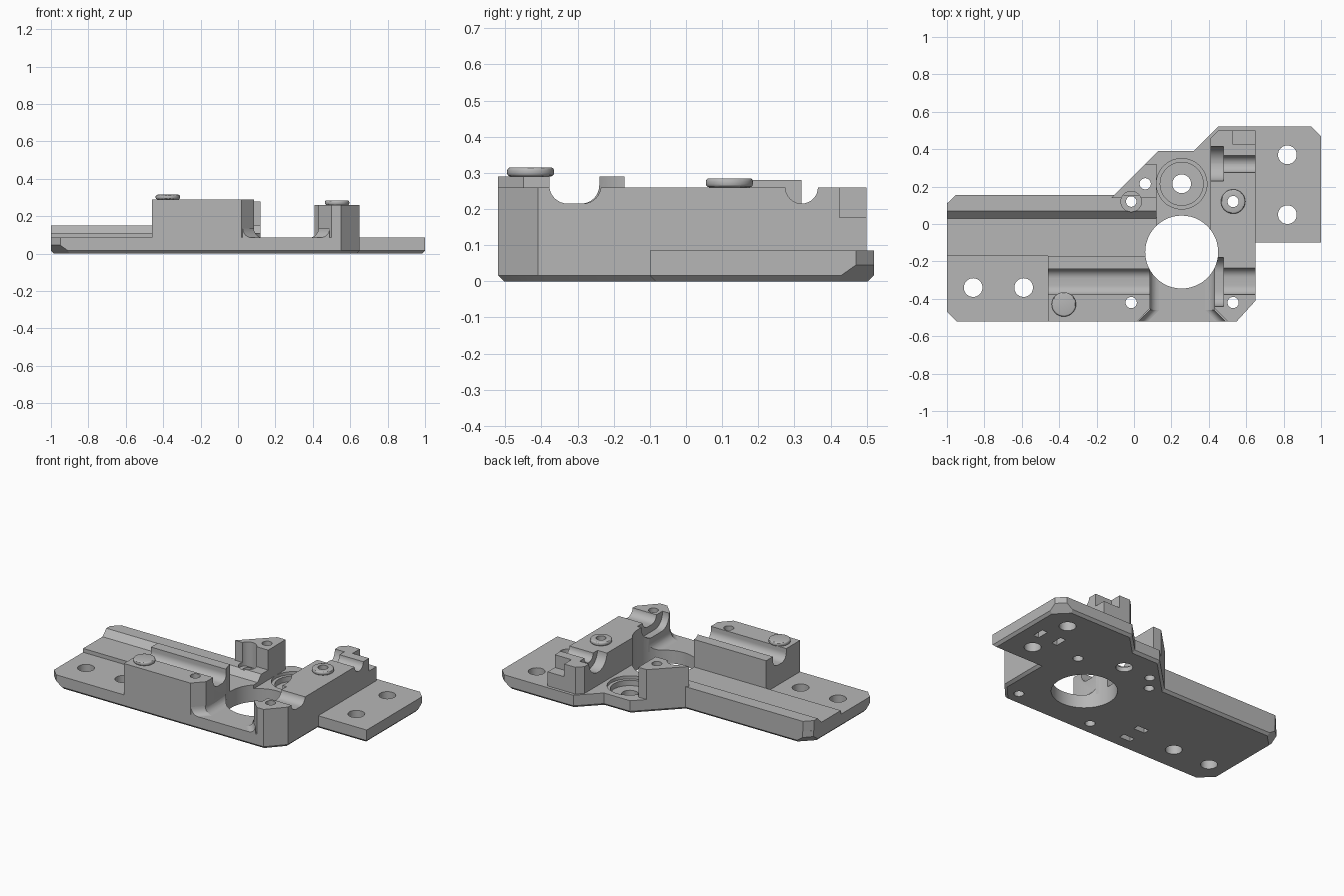
import bpy, bmesh, math
from mathutils import Vector

if "Cube" in bpy.data.objects:
    bpy.data.objects.remove(bpy.data.objects["Cube"])

grey = bpy.data.materials.new("machined grey")
grey.use_nodes = True
COLOUR = (0.47, 0.47, 0.47, 1)
grey.diffuse_color = COLOUR
grey.node_tree.nodes["Principled BSDF"].inputs["Base Color"].default_value = COLOUR


def prism(name, outline, low, high, axis="z", bottom_bevel=0):
    """Extrude an outline along z (x,y points), x (y,z points) or y (x,z points)."""
    place = {"z": lambda a, b, t: (a, b, t),
             "x": lambda a, b, t: (t, a, b),
             "y": lambda a, b, t: (a, t, b)}[axis]
    bm = bmesh.new()
    first = bm.faces.new([bm.verts.new(place(a, b, low)) for a, b in outline])
    step = Vector(place(0, 0, high)) - Vector(place(0, 0, low))
    moved = bmesh.ops.extrude_face_region(bm, geom=[first], use_keep_orig=True)["geom"]
    bmesh.ops.translate(bm, vec=step, verts=[v for v in moved if isinstance(v, bmesh.types.BMVert)])
    bmesh.ops.recalc_face_normals(bm, faces=bm.faces)
    if bottom_bevel:
        edges = [e for e in bm.edges if all(abs(v.co.z - low) < 1e-5 for v in e.verts)]
        bmesh.ops.bevel(bm, geom=edges, offset=bottom_bevel, segments=1, affect="EDGES")
    mesh = bpy.data.meshes.new(name)
    bm.to_mesh(mesh)
    bm.free()
    mesh.materials.append(grey)
    ob = bpy.data.objects.new(name, mesh)
    bpy.context.collection.objects.link(ob)
    return ob


def box(name, x, y, z):
    return prism(name, [(x[0], y[0]), (x[1], y[0]), (x[1], y[1]), (x[0], y[1])], *z)


def circle(cx, cy, r, n=48):
    return [(cx + r * math.cos(i * math.tau / n), cy + r * math.sin(i * math.tau / n)) for i in range(n)]


def bore(x, y, r, low=-0.1, high=0.5):
    return prism("bore_cutter", circle(x, y, r), low, high)


def groove(y0, y1, floor, r, x0, x1):
    """Open-topped channel along x with rounded floor corners."""
    pts = [(y1, 0.5), (y0, 0.5)]
    for cy, start in ((y0 + r, math.pi), (y1 - r, 1.5 * math.pi)):
        for i in range(9):
            a = start + i * math.pi / 16
            pts.append((cy + r * math.cos(a), floor + r + r * math.sin(a)))
    return prism("groove_cutter", pts, x0, x1, "x")


def slice_off(ob, point, normal):
    """Trim away everything on the normal side of a plane."""
    bm = bmesh.new()
    bm.from_mesh(ob.data)
    bmesh.ops.bisect_plane(bm, geom=bm.verts[:] + bm.edges[:] + bm.faces[:], dist=1e-6,
                           plane_co=point, plane_no=normal, clear_outer=True)
    bmesh.ops.holes_fill(bm, edges=[e for e in bm.edges if e.is_boundary], sides=0)
    bmesh.ops.recalc_face_normals(bm, faces=bm.faces)
    bm.to_mesh(ob.data)
    bm.free()


def cut(ob, *cutters):
    bpy.context.view_layer.objects.active = ob
    for c in cutters:
        c.hide_render = True
        mod = ob.modifiers.new("cut", "BOOLEAN")
        mod.operation, mod.solver, mod.object = "DIFFERENCE", "EXACT", c
        bpy.ops.object.modifier_apply(modifier=mod.name)
        bpy.data.objects.remove(c)


FLOOR = 0.085
MOTOR = (0.255, -0.15, 0.195)
BEARING = (0.255, 0.215)
SCREWS = [(-0.015, -0.42), (0.53, -0.42), (0.53, 0.12), (0.06, 0.215), (-0.015, 0.12)]
MOUNTS = [(0.82, 0.37), (0.82, 0.05), (-0.86, -0.34), (-0.59, -0.34)]

# Base plate with chamfered underside and clipped corners
base = prism("base_plate", [
    (-1, -0.47), (-0.95, -0.52), (0.55, -0.52), (0.65, -0.41), (0.65, -0.1), (1, -0.1),
    (1, 0.47), (0.95, 0.52), (0.45, 0.52), (0.32, 0.39), (0.13, 0.39), (-0.105, 0.155),
    (-0.95, 0.155), (-1, 0.11)], 0, FLOOR, bottom_bevel=0.016)
for x, y in ((-0.975, -0.495), (-0.975, 0.1325), (0.975, 0.495)):
    slice_off(base, (x, y, 0.045), (math.copysign(0.707, x), math.copysign(0.707, y), -1))
cut(base, bore(*MOTOR), bore(*BEARING, 0.05),
    bore(*BEARING, 0.135, 0.065), bore(*BEARING, 0.115, 0.03))
for x, y in MOUNTS:
    cut(base, bore(x, y, 0.05))
for x, y in SCREWS:
    cut(base, bore(x, y, 0.03))
# Blind tie slots in the underside
for s in (-1, 1):
    fx, ry = 0.815 + s * 0.07, -0.345 + s * 0.065
    cut(base, box("slot_cutter", (fx - 0.02, fx + 0.02), (0.16, 0.24), (-0.1, 0.04)),
        box("slot_cutter", (-0.33, -0.25), (ry - 0.02, ry + 0.02), (-0.1, 0.04)))

# Long stepped rail along the back edge
rail = prism("rear_rail", [(-0.17, FLOOR), (-0.17, 0.11), (0.03, 0.11), (0.07, 0.15),
                           (0.155, 0.15), (0.155, FLOOR)], -1, 0.12, "x")
slice_off(rail, (-0.975, 0.1325, 0), (-1, 1, 0))
cut(rail, bore(*MOTOR), bore(-0.015, 0.12, 0.055, 0.125), bore(-0.015, 0.12, 0.028))

# Tall block on the model's right with a rod groove
left = prism("tall_block", [(-0.46, -0.52), (0.02, -0.52), (0.085, -0.45),
                            (0.085, -0.17), (-0.46, -0.17)], FLOOR, 0.29)
cut(left, groove(-0.378, -0.24, 0.215, 0.05, -0.6, 0.3), bore(*MOTOR), bore(*SCREWS[0], 0.03))

# Long block on the model's left with two rod grooves and bearing seats
right = prism("long_block", [(0.43, -0.45), (0.5, -0.52), (0.55, -0.52), (0.65, -0.41),
                             (0.65, 0.5), (0.45, 0.5), (0.41, 0.46), (0.41, -0.1), (0.43, -0.18)],
              FLOOR, 0.26)
cut(right, groove(-0.378, -0.235, 0.215, 0.05, 0.3, 0.8),
    groove(-0.44, -0.18, 0.17, 0.08, 0.3, 0.478),
    groove(0.275, 0.365, 0.215, 0.0449, 0.3, 0.8),
    groove(0.23, 0.415, 0.17, 0.0924, 0.3, 0.478),
    box("notch_cutter", (0.53, 0.7), (0.425, 0.6), (0.177, 0.4)),
    bore(*MOTOR), bore(*SCREWS[1], 0.03), bore(*SCREWS[2], 0.03))

# Triangular rear tower
tower = prism("rear_tower", [(-0.105, 0.155), (-0.12, 0.14), (0.12, 0.14), (0.12, 0.32),
                             (0.06, 0.32)], FLOOR, 0.28)
cut(tower, bore(*SCREWS[3], 0.03), bore(*SCREWS[4], 0.055))

# Curved fillets where the blocks meet the front floor
for name, wall, side in (("right_floor_fillet", 0.085, 1), ("left_floor_fillet", 0.43, -1)):
    r = 0.05
    arc = [(wall + side * r * (1 - math.cos(i * math.pi / 16)),
            FLOOR + r * (1 - math.sin(i * math.pi / 16))) for i in range(9)]
    fillet = prism(name, [(wall, FLOOR)] + arc, -0.46, -0.2, "y")
    cut(fillet, bore(*MOTOR))
    # Same curve following the slanted front corner
    flare = prism(name + "_front", [(wall, FLOOR)] + arc, -0.52, -0.46, "y")
    for v in flare.data.vertices:
        if v.co.y < -0.5:
            v.co.x -= side * 0.06

# Round screw bosses on the blocks
for name, x, y, z, top in (("tall_block_boss", -0.375, -0.43, 0.29, 0.315),
                           ("long_block_boss", 0.53, 0.12, 0.26, 0.285)):
    boss = prism(name, circle(x, y, 0.065), z, top)
    mod = boss.modifiers.new("round", "BEVEL")
    mod.width, mod.segments, mod.limit_method = 0.009, 3, "ANGLE"
    bpy.context.view_layer.objects.active = boss
    bpy.ops.object.modifier_apply(modifier=mod.name)
    if x > 0:
        cut(boss, bore(x, y, 0.03))

# Smooth the round walls and keep machined edges crisp
parts = [o for o in bpy.context.collection.objects if o.type == "MESH" and grey.name in o.data.materials]
for o in bpy.context.selected_objects:
    o.select_set(False)
for o in parts:
    o.select_set(True)
bpy.context.view_layer.objects.active = base
bpy.ops.object.shade_smooth_by_angle(angle=math.radians(30))
